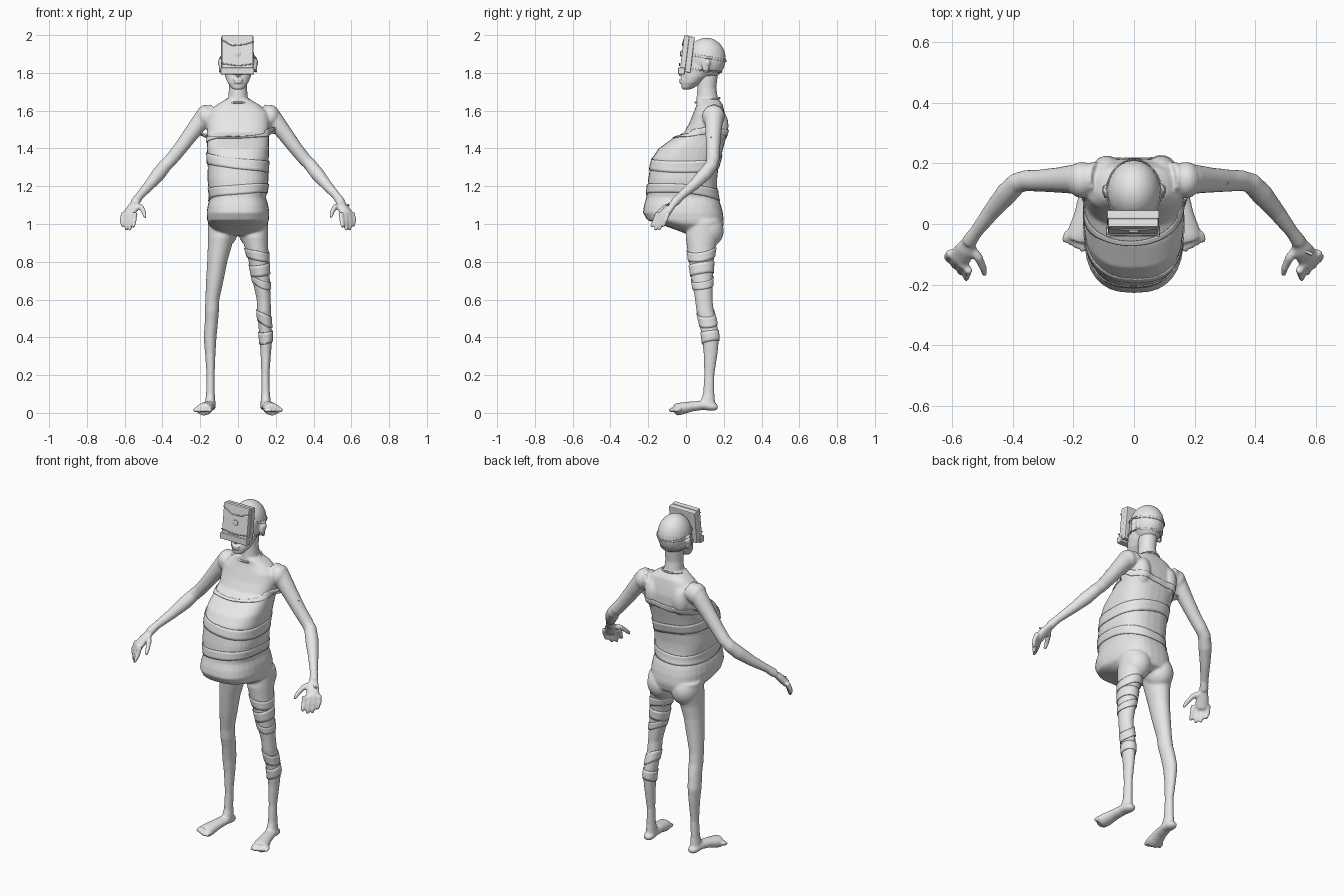
import bpy, bmesh, math
from mathutils import Vector, Matrix

if "Cube" in bpy.data.objects:
    bpy.data.objects.remove(bpy.data.objects["Cube"])

clay = bpy.data.materials.new("pale_grey")
clay.use_nodes = True
clay.diffuse_color = (0.8, 0.8, 0.8, 1)
clay.node_tree.nodes["Principled BSDF"].inputs["Base Color"].default_value = (0.8, 0.8, 0.8, 1)


def finish(name, bm):
    mesh = bpy.data.meshes.new(name)
    bmesh.ops.recalc_face_normals(bm, faces=bm.faces)
    bm.to_mesh(mesh)
    bm.free()
    mesh.materials.append(clay)
    obj = bpy.data.objects.new(name, mesh)
    bpy.context.collection.objects.link(obj)
    return obj


def skin(bm, rings, capped=True):
    """Bridge a list of point loops into a closed skin."""
    loops = [[bm.verts.new(p) for p in ring] for ring in rings]
    n = len(loops[0])
    for a, b in zip(loops, loops[1:]):
        for i in range(n):
            j = (i + 1) % n
            bm.faces.new((a[i], a[j], b[j], b[i]))
    if capped:
        bm.faces.new(loops[0][::-1])
        bm.faces.new(loops[-1])


def stack(bm, rows, square=2.0, sides=32):
    """Horizontal sections: z, centre x, half width, front y, back y."""
    rings = []
    for z, cx, rx, front, back in rows:
        ring = []
        for i in range(sides):
            a = math.tau * i / sides
            c, s = math.cos(a), math.sin(a)
            x = math.copysign(abs(c) ** (2 / square), c)
            y = math.copysign(abs(s) ** (2 / square), s)
            ring.append((cx + rx * x, (front + back) / 2 + y * (back - front) / 2, z))
        rings.append(ring)
    skin(bm, rings)


def limb(bm, points, flat=1.0, sides=14):
    """Tube through x, y, z, radius points; flat squashes its height."""
    pos = [Vector(p[:3]) for p in points]
    rings = []
    for i, p in enumerate(pos):
        t = (pos[min(i + 1, len(pos) - 1)] - pos[max(i - 1, 0)]).normalized()
        u = t.cross(Vector((0, 0, 1))).normalized()
        v = t.cross(u)
        r = points[i][3]
        rings.append([p + r * (math.cos(k) * u + flat * math.sin(k) * v)
                      for k in (math.tau * j / sides for j in range(sides))])
    skin(bm, rings)


def ball(bm, centre, size):
    m = Matrix.Translation(centre) @ Matrix.Diagonal((*size, 1))
    bmesh.ops.create_uvsphere(bm, u_segments=24, v_segments=16, radius=1, matrix=m)


def fuse(obj, voxel, smoothing):
    """Blend overlapping volumes into one smooth skin."""
    mod = obj.modifiers.new("fuse", 'REMESH')
    mod.mode, mod.voxel_size, mod.use_smooth_shade = 'VOXEL', voxel, True
    mod = obj.modifiers.new("soften", 'SMOOTH')
    mod.factor, mod.iterations = 0.5, smoothing


# Torso with hanging belly
bm = bmesh.new()
stack(bm, [(0.94, 0, .08, .02, .15), (0.96, 0, .12, -.03, .19), (1.0, 0, .157, -.14, .2),
           (1.02, 0, .163, -.205, .2), (1.06, 0, .166, -.228, .195), (1.1, 0, .16, -.222, .185),
           (1.14, 0, .148, -.21, .17), (1.2, 0, .158, -.204, .165), (1.24, 0, .162, -.2, .165),
           (1.3, 0, .16, -.19, .172), (1.35, 0, .163, -.178, .185), (1.4, 0, .165, -.145, .197),
           (1.45, 0, .163, -.075, .21), (1.485, 0, .165, -.01, .215), (1.54, 0, .168, .02, .215),
           (1.59, 0, .16, .04, .205), (1.63, 0, .115, .055, .195), (1.66, 0, .065, .055, .175)],
      square=2.6)
# Neck, with a slight forward lean
stack(bm, [(1.6, 0, .07, .06, .19), (1.66, 0, .053, .055, .17), (1.72, 0, .048, .06, .16),
           (1.8, 0, .05, .06, .17)])
for s in (-1, 1):
    # Shoulder blades and buttocks
    ball(bm, (s * .09, .175, 1.52), (.05, .05, .085))
    ball(bm, (s * .078, .115, .965), (.078, .085, .09))
    # Leg
    stack(bm, [(z, s * x, r, f, b) for z, x, r, f, b in
               [(1.02, .09, .07, .01, .18), (.93, .09, .07, -.002, .175), (.88, .097, .063, .005, .158),
                (.8, .11, .053, .015, .146), (.7, .123, .046, .03, .142), (.6, .136, .037, .048, .14),
                (.54, .138, .037, .055, .147), (.48, .141, .035, .07, .163), (.4, .148, .034, .084, .175),
                (.32, .147, .028, .093, .168), (.2, .145, .021, .097, .15), (.1, .146, .023, .09, .15),
                (.05, .147, .028, .07, .155)]])
    # Foot and toes
    limb(bm, [(s * .147, .168, .03, .018), (s * .147, .145, .032, .03), (s * .151, .09, .04, .033),
              (s * .162, .03, .034, .036), (s * .176, -.03, .022, .044), (s * .183, -.055, .017, .043)], .75)
    for k in range(5):
        x, y = .146 + .019 * k, -.094 + .007 * abs(k - 1) + .003 * k
        limb(bm, [(s * x, -.03, .018, .012), (s * x, y + .03, .02, .011),
                  (s * (x + .004), y + .008, .014, .012), (s * (x + .004), y, .012, .007)])
    # Arm
    ball(bm, (s * .172, .145, 1.57), (.05, .06, .06))
    limb(bm, [(s * .12, .15, 1.585, .055), (s * .19, .148, 1.555, .05), (s * .25, .145, 1.475, .042),
              (s * .31, .143, 1.395, .037), (s * .355, .143, 1.34, .035), (s * .385, .135, 1.31, .035),
              (s * .42, .1, 1.265, .037), (s * .47, .04, 1.205, .029), (s * .52, -.025, 1.15, .022),
              (s * .545, -.06, 1.115, .025)])
    # Hand: palm, four fingers, thumb
    limb(bm, [(s * .535, -.045, 1.13, .02), (s * .555, -.085, 1.09, .035),
              (s * .577, -.115, 1.05, .037), (s * .582, -.122, 1.035, .03)], .6)
    for k in range(4):
        root = Vector((s * (.605 - .02 * k), -.095 - .018 * k, 1.06))
        bend = root + Vector((s * (.01 - .002 * k), -.014, -.04))
        tip = Vector((s * (.609 - .018 * k), -.122 - .021 * k, .985 - .024 * math.sin(k)))
        limb(bm, [(*root, .014), (*bend, .0125), (*bend.lerp(tip, .6), .0115), (*tip, .007)])
    limb(bm, [(s * .54, -.075, 1.1, .015), (s * .513, -.11, 1.09, .015),
              (s * .497, -.145, 1.06, .0125), (s * .492, -.168, 1.035, .009)])
body = finish("body", bm)
fuse(body, .0065, 5)

# Head: skull, face, jaw, nose, lips, ears
bm = bmesh.new()
ball(bm, (0, .108, 1.875), (.088, .103, .111))
stack(bm, [(1.712, 0, .022, -.018, .02), (1.722, 0, .036, -.024, .045), (1.75, 0, .056, -.024, .085),
           (1.78, 0, .068, -.018, .12), (1.82, 0, .076, -.005, .15), (1.88, 0, .075, .005, .15)])
ball(bm, (0, -.022, 1.764), (.027, .014, .008))
ball(bm, (0, -.024, 1.75), (.023, .012, .007))
ball(bm, (0, -.018, 1.8), (.016, .024, .022))
for s in (-1, 1):
    ball(bm, (s * .09, .104, 1.838), (.012, .021, .037))
    ball(bm, (s * .095, .112, 1.855), (.012, .018, .022))
head = finish("head", bm)
fuse(head, .005, 4)


def box(name, centre, size, tilt=-7, bevel=.004):
    bm = bmesh.new()
    m = Matrix.Translation(centre) @ Matrix.Rotation(math.radians(tilt), 4, 'X') @ Matrix.Diagonal((*size, 1))
    bmesh.ops.create_cube(bm, size=1, matrix=m)
    obj = finish(name, bm)
    mod = obj.modifiers.new("edges", 'BEVEL')
    mod.width, mod.segments = bevel, 2
    return obj


# Boxy headset strapped on the face
box("headset_front", (-.003, -.008, 1.899), (.166, .028, .199))
box("headset_back", (-.003, .02, 1.897), (.172, .03, .19))
box("headset_lip", (-.003, -.024, 1.81), (.178, .036, .036), 0)
bm = bmesh.new()
limb(bm, [(0, -.015, 1.901, .016), (0, -.028, 1.902, .016), (0, -.031, 1.902, .01)], sides=20)
finish("headset_lens", bm)


def cord(name, points, radius, closed=False):
    curve = bpy.data.curves.new(name, 'CURVE')
    curve.dimensions, curve.bevel_depth, curve.bevel_resolution = '3D', radius, 2
    spline = curve.splines.new('POLY')
    spline.points.add(len(points) - 1)
    for p, co in zip(spline.points, points):
        p.co = (*co, 1)
    spline.use_cyclic_u = closed
    curve.materials.append(clay)
    obj = bpy.data.objects.new(name, curve)
    bpy.context.collection.objects.link(obj)


def band(name, centre, rx, ry, width, tilt, target):
    """Cloth strip wrapped closely onto the skin of a target."""
    bm = bmesh.new()
    rings = []
    for row in range(5):
        h = (row / 4 - .5) * width
        rings.append([Vector(centre) + Matrix.Rotation(math.radians(tilt[1]), 3, 'Y')
                      @ Matrix.Rotation(math.radians(tilt[0]), 3, 'X')
                      @ Vector((rx * math.cos(a), ry * math.sin(a), h))
                      for a in (math.tau * i / 64 for i in range(64))])
    skin(bm, rings, capped=False)
    obj = finish(name, bm)
    for f in obj.data.polygons:
        f.use_smooth = True
    mod = obj.modifiers.new("wrap", 'SHRINKWRAP')
    mod.target, mod.offset, mod.wrap_mode = target, .003, 'ABOVE_SURFACE'
    mod = obj.modifiers.new("cloth", 'SOLIDIFY')
    mod.thickness, mod.offset = .004, 0


# Head straps, neck cord, wires over the headset
band("lower_head_strap", (0, .1, 1.805), .1, .125, .012, (-12, 0), head)
band("upper_head_strap", (0, .1, 1.885), .1, .125, .012, (-10, 0), head)
cord("neck_cord", [(.062 * math.cos(a), .114 + .064 * math.sin(a), 1.655 + .012 * math.sin(a))
                   for a in (math.tau * i / 32 for i in range(32))], .005, True)
cord("headset_wire", [(-.088, -.012, 1.975), (-.03, -.019, 1.945), (.03, -.019, 1.95), (.084, -.014, 1.965)], .003)
cord("headset_lower_wire", [(-.088, -.034, 1.85), (0, -.035, 1.838), (.084, -.034, 1.848)], .003)

# Bandages round the torso and the left leg
band("chest_wrap", (0, .09, 1.47), .19, .16, .035, (0, -6), body)
band("belly_wrap", (0, 0, 1.325), .19, .21, .06, (0, 7), body)
band("waist_wrap", (0, -.02, 1.17), .19, .22, .05, (-4, -4), body)
for z, w, lean in ((.84, .05, 12), (.76, .06, -8), (.69, .04, 15), (.5, .06, 18), (.4, .06, -6)):
    band("left_leg_wrap", (.115 if z > .6 else .142, .085 + .035 * (z < .6), z), .065, .075, w, (8, lean), body)

# Needles stuck in the left arm and wrist
cord("arm_needle", [(.285, .14, 1.42), (.298, .135, 1.445), (.308, .135, 1.462)], .005)
cord("wrist_needle", [(.555, -.085, 1.105), (.588, -.1, 1.1)], .005)
